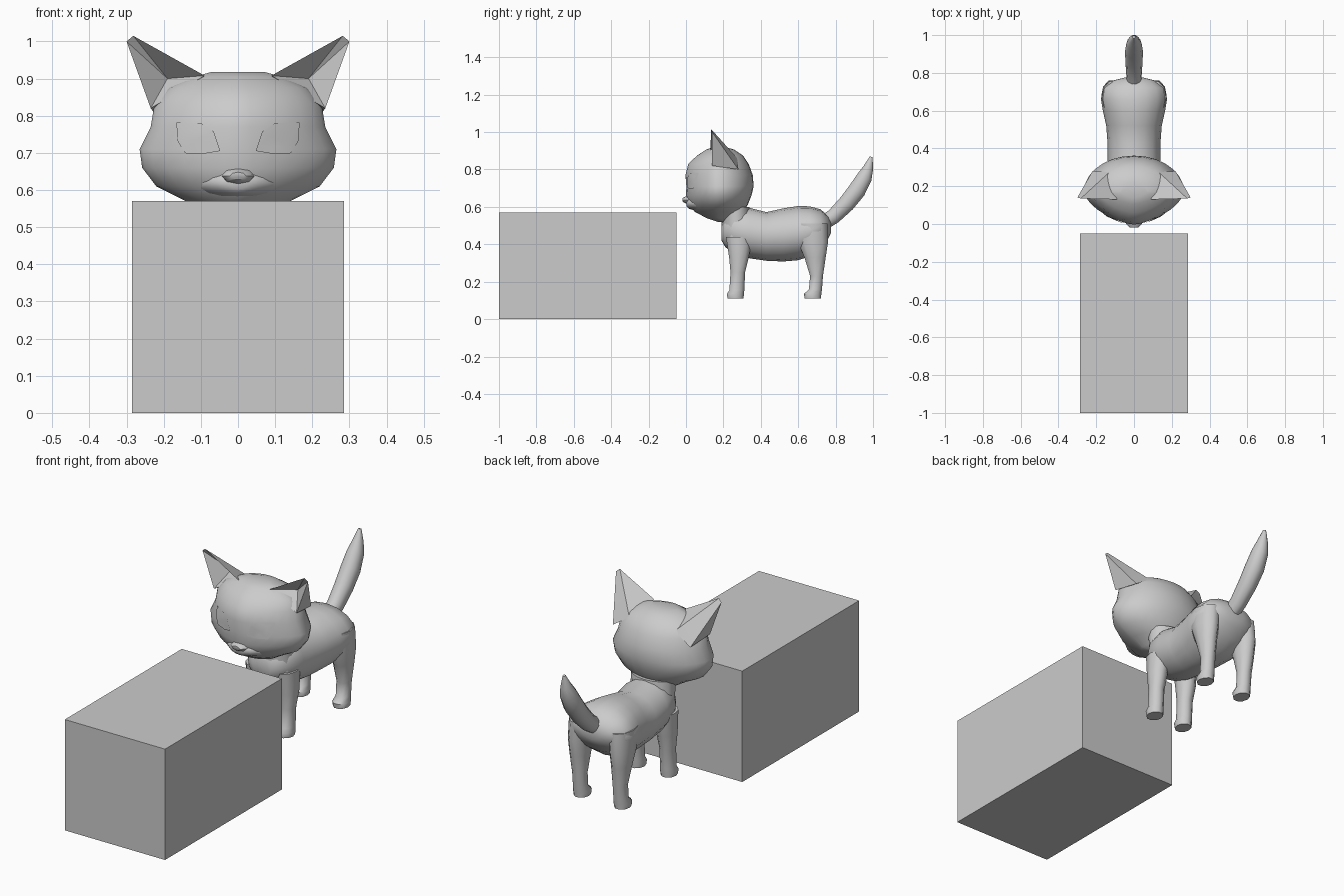
import bpy, bmesh, math
from mathutils import Vector

grey = bpy.data.materials.new("plain grey")
grey.diffuse_color = (0.6, 0.6, 0.6, 1)


def make(name, verts, faces, angle=40, closed=True):
    bm = bmesh.new()
    vs = [bm.verts.new(v) for v in verts]
    for f in faces:
        bm.faces.new([vs[i] for i in f])
    if closed:
        bmesh.ops.recalc_face_normals(bm, faces=bm.faces)
    me = bpy.data.meshes.new(name)
    bm.to_mesh(me)
    bm.free()
    ob = bpy.data.objects.new(name, me)
    bpy.context.collection.objects.link(ob)
    me.materials.append(grey)
    if angle:
        bpy.ops.object.select_all(action='DESELECT')
        ob.select_set(True)
        bpy.context.view_layer.objects.active = ob
        bpy.ops.object.shade_smooth_by_angle(angle=math.radians(angle))
    return ob


def loft(name, rings, angle=50):
    n = len(rings[0])
    verts = [p for r in rings for p in r]
    faces = [[k * n + i, k * n + (i + 1) % n, (k + 1) * n + (i + 1) % n, (k + 1) * n + i]
             for k in range(len(rings) - 1) for i in range(n)]
    faces += [list(range(n)), list(range(len(verts) - n, len(verts)))]
    return make(name, verts, faces, angle)


def ring(c, u, v, n=16):
    c, u, v = Vector(c), Vector(u), Vector(v)
    return [c + u * math.cos(2 * math.pi * i / n) + v * math.sin(2 * math.pi * i / n) for i in range(n)]


# large block in front of the cat
X, Y0, Y1, H = 0.285, -1.0, -0.05, 0.57
loft("block", [[(-X, Y0, z), (X, Y0, z), (X, Y1, z), (-X, Y1, z)] for z in (0, H)], 0)


# head: horizontal sections, wedge-shaped at the face, round at the back
def head_ring(z, w, yf, yb, n=28):
    out, yc = [], max(0.17, yf + 0.03)
    for i in range(n):
        a = 2 * math.pi * i / n
        c, s = math.cos(a), math.sin(a)
        p = 1.25 if s < 0 else 1.0
        out.append((math.copysign(abs(c) ** p, c) * w,
                    yc + (s * (yb - yc) if s > 0 else -abs(s) ** p * (yc - yf)), z))
    return out


head = loft("head", [head_ring(*s) for s in [
    (0.52, 0.05, 0.17, 0.25), (0.54, 0.09, 0.11, 0.28), (0.575, 0.15, 0.045, 0.305),
    (0.61, 0.22, 0.02, 0.33), (0.66, 0.258, 0.0, 0.35), (0.71, 0.265, 0.002, 0.362),
    (0.77, 0.235, -0.003, 0.357), (0.83, 0.225, 0.012, 0.335), (0.875, 0.185, 0.06, 0.305),
    (0.905, 0.12, 0.105, 0.26), (0.918, 0.07, 0.14, 0.22)]])

# muzzle and nose
loft("muzzle", [ring((0, y, z), (w, 0, 0), (0, 0, h)) for y, z, w, h in [
    (0.1, 0.62, 0.13, 0.045), (0.05, 0.62, 0.105, 0.04), (0.015, 0.62, 0.06, 0.03),
    (0.002, 0.62, 0.03, 0.017)]])
loft("nose", [ring((0, y, z), (w, 0, 0), (0, 0, h), 8) for y, z, w, h in [
    (0.05, 0.64, 0.05, 0.03), (0.0, 0.637, 0.042, 0.02), (-0.018, 0.638, 0.022, 0.01)]])

# eyes: thin plates laid on the face
bpy.context.view_layer.update()
outline = [(0.048, 0.705), (0.09, 0.698), (0.142, 0.699), (0.162, 0.73), (0.166, 0.782),
           (0.10, 0.78), (0.065, 0.757)]
ex = sum(p[0] for p in outline) / len(outline)
ez = sum(p[1] for p in outline) / len(outline)
n = len(outline)
for side in (-1, 1):
    pts = [(ex, ez)] + [(ex + (x - ex) * t, ez + (z - ez) * t) for t in (0.5, 1) for x, z in outline]
    verts = []
    for x, z in pts:
        hit, loc, nor, idx = head.ray_cast((side * x, -1, z), (0, 1, 0))
        verts.append((side * x, (loc.y if hit else 0.05) - 0.005, z))
    faces = []
    for i in range(n):
        j = (i + 1) % n
        faces += [[0, 1 + i, 1 + j], [1 + i, 1 + n + i, 1 + n + j, 1 + j]]
    if side < 0:
        faces = [f[::-1] for f in faces]
    make("eye", verts, faces, 30, closed=False)

# ears: hollow in front, rounded behind
for s in (-1, 1):
    verts = [(s * x, y, z) for x, y, z in [
        (0.282, 0.135, 1.015), (0.30, 0.14, 1.0),      # tip
        (0.09, 0.13, 0.908), (0.235, 0.14, 0.82),      # inner and outer base
        (0.19, 0.215, 0.9),                            # bottom of the hollow
        (0.13, 0.275, 0.86), (0.22, 0.28, 0.8)]]       # back base
    make("ear", verts, [(0, 1, 4), (0, 4, 2), (2, 4, 3), (1, 3, 4), (0, 2, 5), (0, 5, 6),
                        (0, 6, 1), (1, 6, 3), (2, 3, 6), (2, 6, 5)], 35)

# body along y
loft("body", [ring((0, y, (t + b) / 2), (w, 0, 0), (0, 0, (t - b) / 2)) for y, t, b, w in [
    (0.19, 0.50, 0.42, 0.05), (0.21, 0.55, 0.385, 0.09), (0.26, 0.59, 0.35, 0.125),
    (0.34, 0.595, 0.325, 0.14), (0.43, 0.572, 0.312, 0.14), (0.52, 0.592, 0.308, 0.147),
    (0.60, 0.605, 0.315, 0.165), (0.66, 0.603, 0.335, 0.175), (0.72, 0.587, 0.38, 0.165),
    (0.76, 0.55, 0.43, 0.11), (0.775, 0.52, 0.46, 0.05)]])
loft("neck", [ring((0, y, z), (w, 0, 0), (0, d, 0)) for y, z, w, d in [
    (0.275, 0.44, 0.12, 0.08), (0.27, 0.52, 0.115, 0.08), (0.265, 0.6, 0.115, 0.075)]])

# legs from foot to top: (x, y, z, half width, half depth)
front = [(0.09, 0.265, 0.11, 0.038, 0.045), (0.09, 0.264, 0.135, 0.041, 0.048),
         (0.09, 0.272, 0.155, 0.037, 0.042), (0.09, 0.277, 0.25, 0.038, 0.041),
         (0.09, 0.283, 0.33, 0.047, 0.055), (0.085, 0.285, 0.44, 0.05, 0.075)]
back = [(0.115, 0.678, 0.11, 0.038, 0.046), (0.115, 0.677, 0.135, 0.041, 0.049),
        (0.115, 0.692, 0.158, 0.035, 0.037), (0.115, 0.698, 0.23, 0.036, 0.036),
        (0.118, 0.69, 0.33, 0.046, 0.06), (0.118, 0.68, 0.41, 0.055, 0.083),
        (0.11, 0.67, 0.51, 0.06, 0.09)]
for name, leg in (("front_leg", front), ("back_leg", back)):
    for s in (-1, 1):
        loft(name, [ring((s * x, y, z), (w, 0, 0), (0, d, 0), 10) for x, y, z, w, d in leg])

# tail: rings tilted along the curve (y, z, radius, tilt)
loft("tail", [ring((0, y, z), (r * 0.95, 0, 0),
                   (0, -r * math.sin(math.radians(a)), r * math.cos(math.radians(a))), 10)
              for y, z, r, a in [
    (0.73, 0.51, 0.04, 35), (0.79, 0.55, 0.043, 38), (0.86, 0.62, 0.048, 45),
    (0.915, 0.69, 0.05, 52), (0.955, 0.76, 0.043, 62), (0.975, 0.81, 0.028, 70),
    (0.99, 0.868, 0.008, 75)]])
